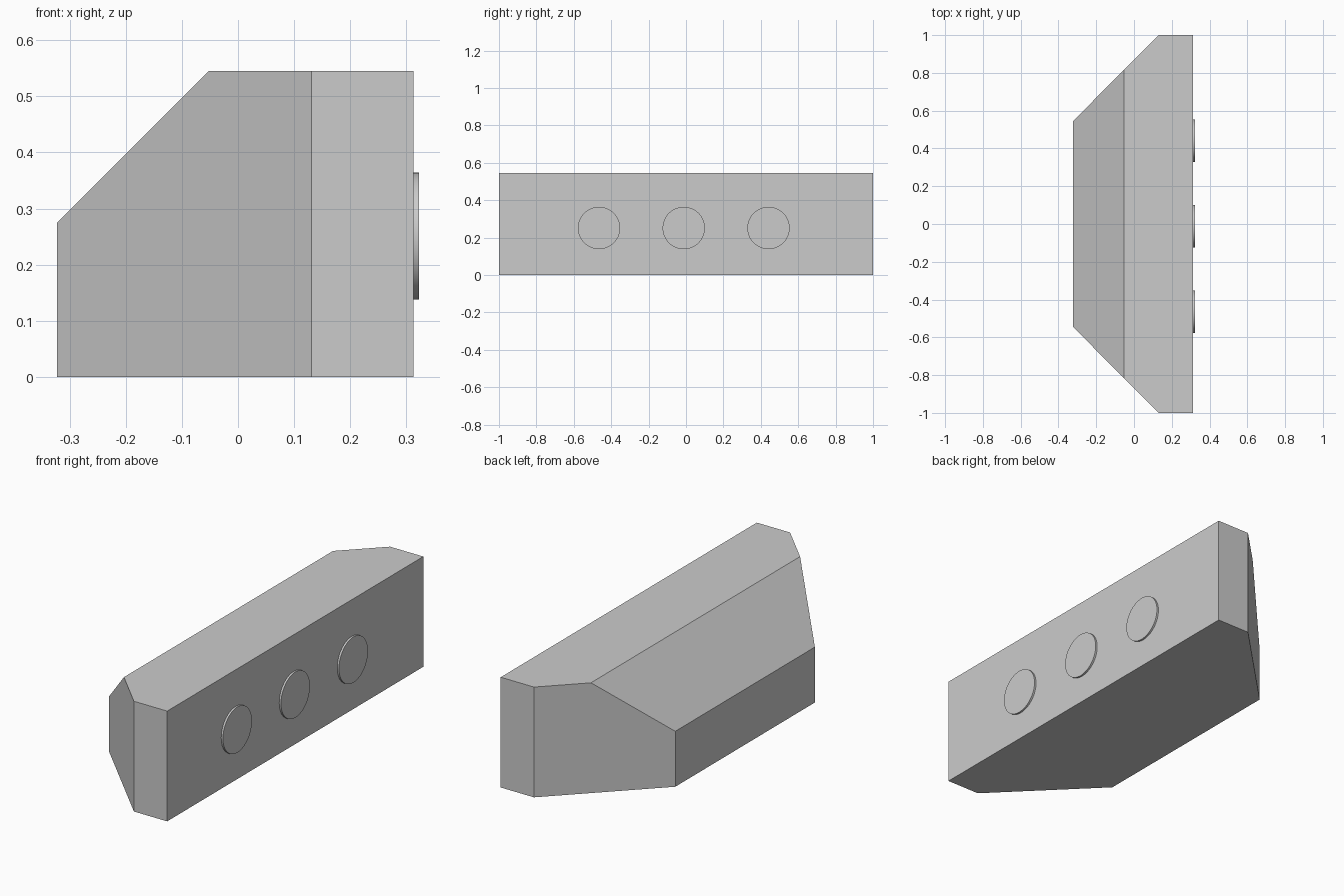
import bpy
import bmesh
import math
from mathutils import Matrix, Vector

cube = bpy.data.objects.get("Cube")
if cube:
    bpy.data.objects.remove(cube, do_unlink=True)

BACK, FACE, HEIGHT = -0.323, 0.313, 0.545

grey = bpy.data.materials.new("plain grey")
grey.use_nodes = True
colour = (0.6, 0.6, 0.6, 1)
grey.diffuse_color = colour
grey.node_tree.nodes["Principled BSDF"].inputs["Base Color"].default_value = colour


def add_object(name, bm):
    bmesh.ops.recalc_face_normals(bm, faces=bm.faces)
    mesh = bpy.data.meshes.new(name)
    bm.to_mesh(mesh)
    bm.free()
    mesh.materials.append(grey)
    obj = bpy.data.objects.new(name, mesh)
    bpy.context.collection.objects.link(obj)
    return obj


# Body: extruded plan with tapered ends
half = [(FACE, 1), (0.131, 1), (BACK, 0.545)]
plan = half + [(x, -y) for x, y in reversed(half)]
bm = bmesh.new()
base = bm.faces.new([bm.verts.new((x, y, 0)) for x, y in plan])
top = bmesh.ops.extrude_face_region(bm, geom=[base])
bmesh.ops.translate(bm, vec=(0, 0, HEIGHT),
                    verts=[v for v in top["geom"] if isinstance(v, bmesh.types.BMVert)])

# Sloped chamfer along the upper back edge
cut = bmesh.ops.bisect_plane(bm, geom=bm.verts[:] + bm.edges[:] + bm.faces[:],
                             plane_co=(BACK, 0, 0.274), plane_no=Vector((-1, 0, 1)),
                             clear_outer=True)
bmesh.ops.contextual_create(
    bm, geom=[g for g in cut["geom_cut"] if isinstance(g, bmesh.types.BMEdge)])
add_object("body", bm)

# Row of thin round discs on the flat long side
for name, y in (("front", -0.465), ("middle", -0.012), ("rear", 0.441)):
    bm = bmesh.new()
    bmesh.ops.create_cone(bm, cap_ends=True, segments=64, radius1=0.113,
                          radius2=0.113, depth=0.02,
                          matrix=Matrix.Translation((FACE, y, 0.251))
                          @ Matrix.Rotation(math.pi / 2, 4, "Y"))
    disc = add_object(name + "_disc", bm)
    disc.data.transform(Matrix.Translation((-0.0005, 0, 0)))
    bpy.ops.object.select_all(action="DESELECT")
    disc.select_set(True)
    bpy.context.view_layer.objects.active = disc
    bpy.ops.object.shade_smooth_by_angle(angle=math.radians(30))
